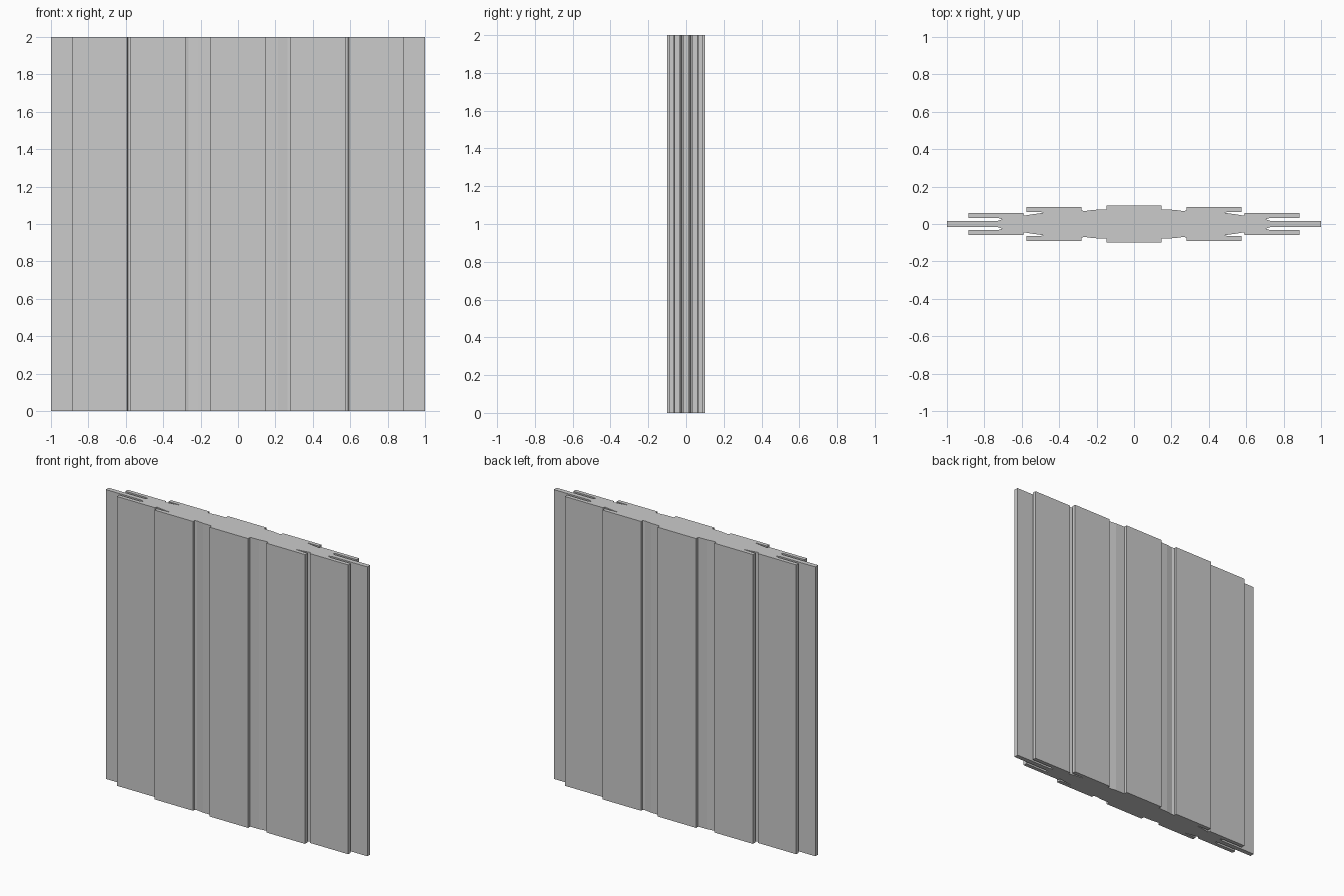
import bpy, bmesh

if "Cube" in bpy.data.objects:
    bpy.data.objects.remove(bpy.data.objects["Cube"])

# Quarter of the stepped, slotted cross-section (x >= 0, y >= 0), centre to tip
QUARTER = [
    (0.147, 0.100), (0.147, 0.077), (0.215, 0.076), (0.265, 0.069), (0.281, 0.073),  # centre rib
    (0.281, 0.090), (0.575, 0.090), (0.575, 0.063), (0.495, 0.063),  # middle plate
    (0.485, 0.060), (0.550, 0.051), (0.587, 0.045), (0.593, 0.060),  # tapered slot
    (0.885, 0.060), (0.885, 0.033), (0.730, 0.033),                  # outer plate
    (0.705, 0.025), (0.730, 0.016), (1.000, 0.016),                  # slot and edge tongue
]
HEIGHT = 2.0


def mirrored_outline(quarter):
    right = quarter + [(x, -y) for x, y in reversed(quarter)]
    return right + [(-x, y) for x, y in reversed(right)]


def extrude_profile(name, outline, height):
    bm = bmesh.new()
    face = bm.faces.new([bm.verts.new((x, y, 0)) for x, y in outline])
    result = bmesh.ops.extrude_face_region(bm, geom=[face], use_keep_orig=True)
    top = [v for v in result["geom"] if isinstance(v, bmesh.types.BMVert)]
    bmesh.ops.translate(bm, verts=top, vec=(0, 0, height))
    bmesh.ops.recalc_face_normals(bm, faces=bm.faces)
    mesh = bpy.data.meshes.new(name)
    bm.to_mesh(mesh)
    bm.free()
    obj = bpy.data.objects.new(name, mesh)
    bpy.context.collection.objects.link(obj)
    return obj


# Full-height stepped panel
extrude_profile("stepped_panel", mirrored_outline(QUARTER), HEIGHT)
